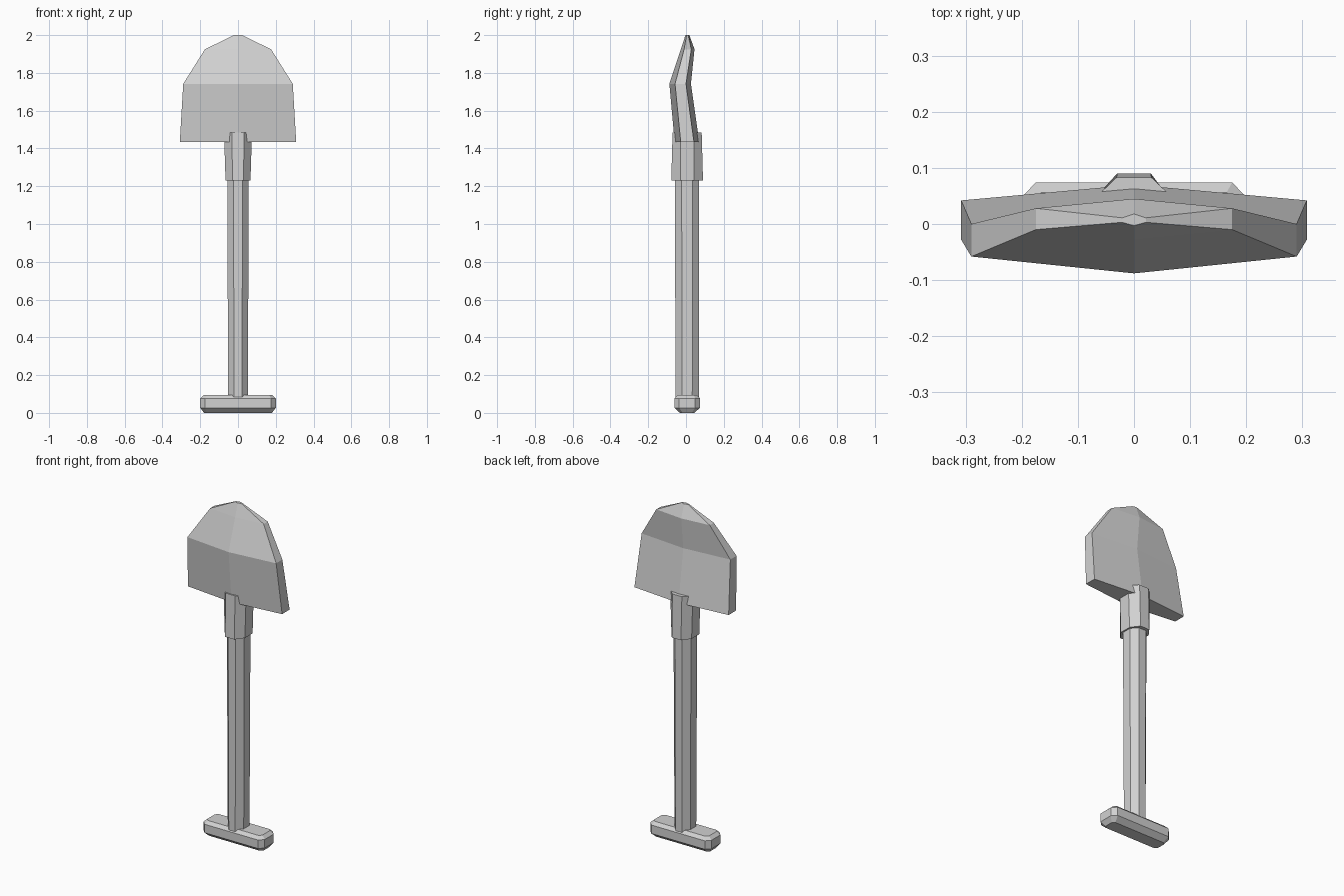
import bpy
import bmesh

cube = bpy.data.objects.get("Cube")
if cube:
    bpy.data.objects.remove(cube, do_unlink=True)

# One plain grey for the whole tool
grey = bpy.data.materials.new("plain grey")
colour = (0.64, 0.64, 0.64, 1)
grey.diffuse_color = colour
grey.use_nodes = True
grey.node_tree.nodes["Principled BSDF"].inputs["Base Color"].default_value = colour


def loft(name, rings):
    """Skin a closed, flat-shaded solid over rings listed bottom to top."""
    bm = bmesh.new()
    rows = [[bm.verts.new(p) for p in ring] for ring in rings]
    for low, high in zip(rows, rows[1:]):
        for i in range(len(low)):
            j = (i + 1) % len(low)
            bm.faces.new((low[i], low[j], high[j], high[i]))
    bm.faces.new(rows[0][::-1])
    bm.faces.new(rows[-1])
    bmesh.ops.recalc_face_normals(bm, faces=bm.faces)
    mesh = bpy.data.meshes.new(name)
    bm.to_mesh(mesh)
    bm.free()
    mesh.materials.append(grey)
    obj = bpy.data.objects.new(name, mesh)
    bpy.context.collection.objects.link(obj)
    return obj


def octagon(z, half_x, half_y, flat_x, flat_y, centre=0.006):
    """Rectangle with cut corners; flat_x and flat_y are half the flat sides."""
    quarter = [(half_x, flat_y), (flat_x, half_y)]
    points = quarter + [(-x, y) for x, y in quarter[::-1]]
    points += [(-x, -y) for x, y in points]
    return [(x, y + centre, z) for x, y in points]


def blade_ring(z, half, front_mid, front_edge, back_edge, back_mid):
    """Lens-shaped section, ridged along the middle of both sides."""
    return [(-half, front_edge, z), (0, front_mid, z), (half, front_edge, z),
            (half, back_edge, z), (0, back_mid, z), (-half, back_edge, z)]


# Cross grip with chamfered edges
loft("cross_grip", [
    octagon(0.0, 0.18, 0.038, 0.165, 0.024),
    octagon(0.027, 0.2, 0.068, 0.175, 0.042),
    octagon(0.077, 0.2, 0.068, 0.175, 0.042),
    octagon(0.095, 0.18, 0.05, 0.165, 0.035),
])

# Eight-sided shaft
loft("shaft", [
    octagon(0.06, 0.052, 0.062, 0.021, 0.027),
    octagon(1.26, 0.057, 0.064, 0.024, 0.029),
])

# Socket that grips the blade
loft("socket", [
    octagon(1.23, 0.066, 0.084, 0.03, 0.036),
    octagon(1.485, 0.074, 0.077, 0.031, 0.036),
])

# Blade, bent forward at its shoulders
loft("blade", [
    blade_ring(1.435, 0.308, -0.06, -0.028, 0.042, 0.07),
    blade_ring(1.742, 0.29, -0.088, -0.058, 0.0, 0.026),
    blade_ring(1.925, 0.175, -0.027, -0.01, 0.028, 0.045),
    blade_ring(2.0, 0.021, -0.003, 0.003, 0.011, 0.018),
])
